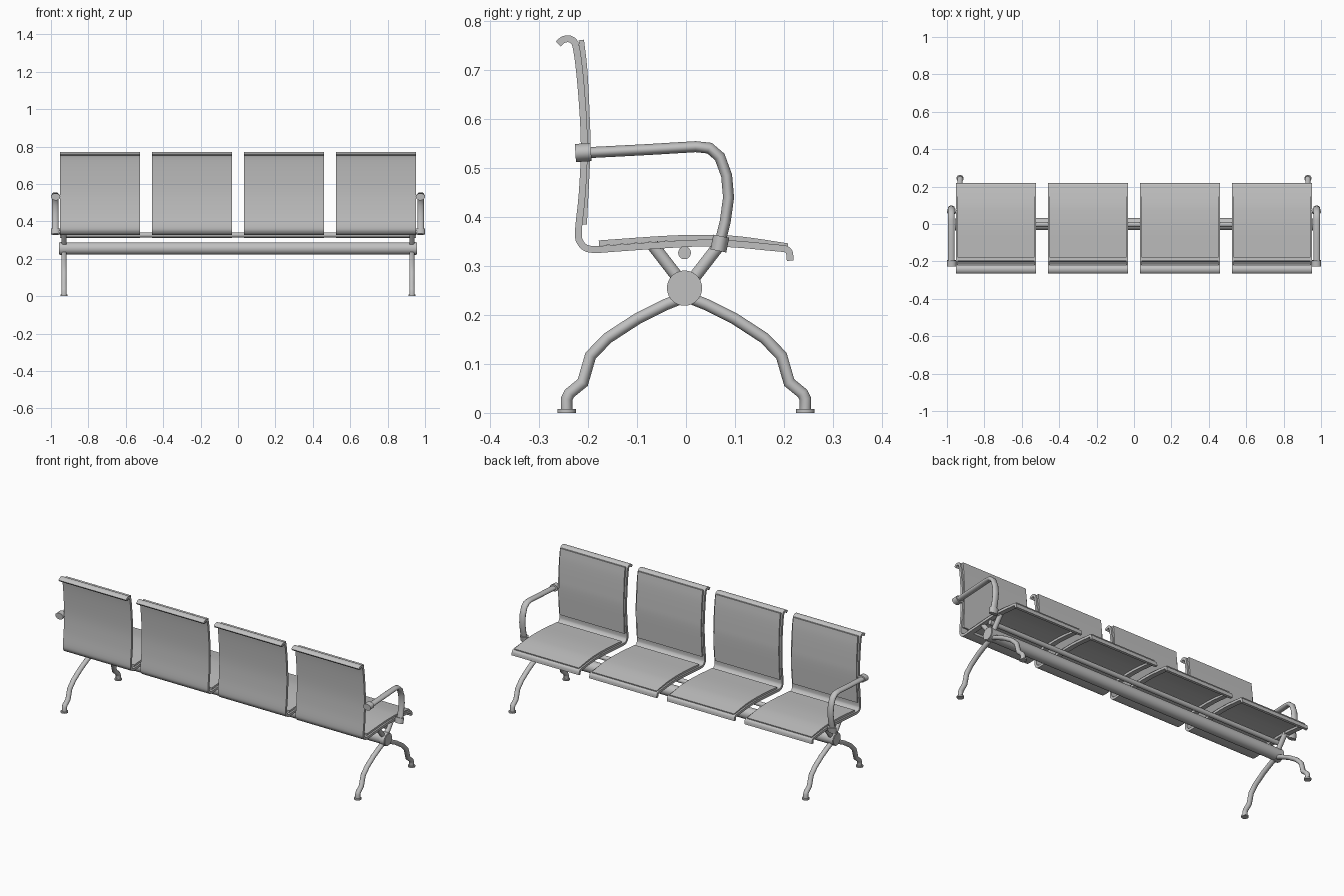
import bpy, bmesh, math
from mathutils import Vector, Matrix

cube = bpy.data.objects.get("Cube")
if cube:
    bpy.data.objects.remove(cube)

# One painted metal colour
grey = bpy.data.materials.new("light grey metal")
grey.use_nodes = True
colour = (0.53, 0.53, 0.53, 1)
grey.diffuse_color = colour
grey.node_tree.nodes["Principled BSDF"].inputs["Base Color"].default_value = colour


def finish(name, bm, angle=40):
    bmesh.ops.recalc_face_normals(bm, faces=bm.faces)
    mesh = bpy.data.meshes.new(name)
    bm.to_mesh(mesh)
    bm.free()
    mesh.materials.append(grey)
    obj = bpy.data.objects.new(name, mesh)
    bpy.context.collection.objects.link(obj)
    bpy.ops.object.select_all(action='DESELECT')
    obj.select_set(True)
    bpy.context.view_layer.objects.active = obj
    bpy.ops.object.shade_smooth_by_angle(angle=math.radians(angle))
    return obj


def ellipse(rx, rn, sides=14):
    steps = [2 * math.pi * i / sides for i in range(sides)]
    return [(rx * math.cos(a), rn * math.sin(a)) for a in steps]


def rect(width, thick):
    w, t = width / 2, thick / 2
    return [(-w, -t), (w, -t), (w, t), (-w, t)]


def rounded(points, steps=4):
    """Smooth a coarse path with a Catmull-Rom spline."""
    p = [Vector(q) for q in points]
    p = [2 * p[0] - p[1]] + p + [2 * p[-1] - p[-2]]
    out = []
    for a, b, c, d in zip(p, p[1:], p[2:], p[3:]):
        for k in range(steps):
            t = k / steps
            out.append((2 * b + (c - a) * t + (2 * a - 5 * b + 4 * c - d) * t ** 2
                        + (3 * b - a - 3 * c + d) * t ** 3) / 2)
    return out + [p[-2]]


def sweep(name, x, path, section):
    """Carry a cross-section along a path of (y, z) points at a given x."""
    p = [Vector(q) for q in path]
    bm = bmesh.new()
    rings = []
    for i, q in enumerate(p):
        before = (q - p[i - 1]).normalized() if i else None
        after = (p[i + 1] - q).normalized() if i < len(p) - 1 else None
        tangent = ((before or after) + (after or before)).normalized()
        stretch = 1 / max(tangent.dot(before or after), 0.6)
        n = Vector((-tangent.y, tangent.x)) * stretch
        rings.append([bm.verts.new((x + u, q.x + n.x * v, q.y + n.y * v))
                      for u, v in section])
    count = len(section)
    for r, s in zip(rings, rings[1:]):
        for j in range(count):
            k = (j + 1) % count
            bm.faces.new((r[j], r[k], s[k], s[j]))
    bm.faces.new(rings[0])
    bm.faces.new(rings[-1])
    return finish(name, bm)


def cylinder(name, centre, radius, length, along_x=True, bevel=0.0):
    bm = bmesh.new()
    turn = Matrix.Rotation(math.pi / 2, 4, 'Y') if along_x else Matrix()
    bmesh.ops.create_cone(bm, cap_ends=True, segments=28, radius1=radius,
                          radius2=radius, depth=length,
                          matrix=Matrix.Translation(centre) @ turn)
    if bevel:
        rims = [e for e in bm.edges if any(len(f.verts) > 4 for f in e.link_faces)]
        bmesh.ops.bevel(bm, geom=rims, offset=bevel, segments=2, affect='EDGES')
    return finish(name, bm)


# Seat shells: curled backrest sheet, open seat frame, inset pads
back_path = rounded([(-.261, .754), (-.25, .763), (-.235, .763), (-.224, .745),
                     (-.214, .66), (-.208, .55), (-.212, .45), (-.22, .37),
                     (-.215, .347), (-.202, .336), (-.18, .334), (-.15, .336)])
rail_path = rounded([(-.15, .336), (-.05, .343), (.03, .347), (.1, .345), (.185, .337)])
lip_path = rounded([(.185, .337), (.203, .335), (.211, .328), (.213, .311)])
back_pad_path = rounded([(-.214, .762), (-.207, .7), (-.202, .6),
                         (-.201, .53), (-.208, .385)])
seat_pad_path = rounded([(-.178, .347), (-.03, .357), (.06, .358), (.12, .354), (.208, .341)])
width = 0.428
sheet = 0.014
for number, x in enumerate((-.738, -.246, .246, .738), 1):
    sweep(f"backrest_shell_{number}", x, back_path, rect(width, sheet))
    for side, label in ((-1, "right"), (1, "left")):
        sweep(f"seat_rail_{label}_{number}", x + side * (width / 2 - .014),
              rail_path, rect(.028, sheet))
    sweep(f"seat_front_lip_{number}", x, lip_path, rect(width, sheet))
    sweep(f"backrest_pad_{number}", x, back_pad_path, rect(width - .018, .011))
    sweep(f"seat_pad_{number}", x, seat_pad_path, rect(width - .018, .011))

# Beam and thin rod under the seats
cylinder("main_beam", (0, 0, .255), .033, 1.9)
cylinder("support_rod", (0, -.003, .327), .013, 1.88)

# End frames: legs, feet, struts, hub and armrest
leg_path = [(.0, .238), (.04, .222), (.1, .192), (.16, .153), (.195, .117),
            (.211, .062), (.238, .04), (.244, .028), (.244, .004)]
arm_path = [(.066, .335), (.08, .39), (.087, .44), (.083, .485), (.069, .523),
            (.048, .541), (.02, .544), (-.08, .538), (-.215, .531)]
for side, label in ((-1, "right"), (1, "left")):
    x = side * .93
    for flip, place in ((1, "front"), (-1, "back")):
        path = [(flip * y, z) for y, z in leg_path]
        sweep(f"{label}_leg_{place}", x, path, ellipse(.014, .012))
        cylinder(f"{label}_foot_{place}", (x, flip * .244, .004), .019, .008, False)
        sweep(f"{label}_strut_{place}", x, [(0, .255), (flip * .068, .343)],
              ellipse(.014, .013))
    cylinder(f"{label}_hub", (side * .938, -.003, .255), .036, .036, bevel=.003)
    sweep(f"{label}_armrest", side * .977, arm_path, ellipse(.018, .0115))
    sweep(f"{label}_armrest_sleeve", side * .975, [(.066, .331), (.072, .361)],
          ellipse(.025, .017))
    sweep(f"{label}_armrest_clamp", side * .975, [(-.194, .533), (-.226, .531)],
          ellipse(.025, .019))
    cylinder(f"{label}_armrest_pin", (side * .945, .067, .342), .01, .05)
